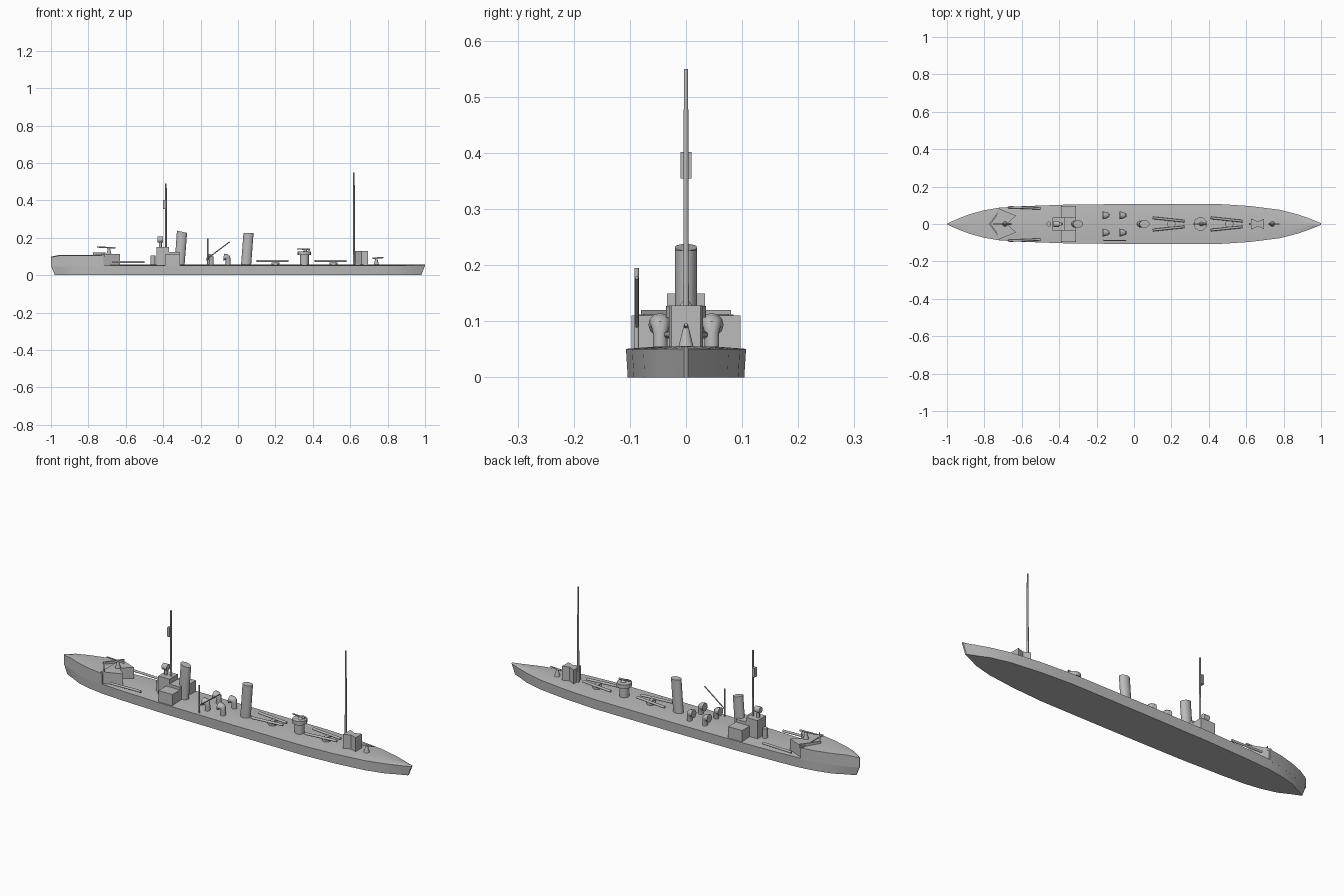
import bpy, bmesh, math
from mathutils import Vector

old = bpy.data.objects.get("Cube")
if old:
    bpy.data.objects.remove(old, do_unlink=True)

GREY = (0.5, 0.5, 0.5, 1)
paint = bpy.data.materials.new("warship grey")
paint.use_nodes = True
paint.diffuse_color = GREY
paint.node_tree.nodes["Principled BSDF"].inputs["Base Color"].default_value = GREY


def finish(name, bm, smooth=False):
    bmesh.ops.recalc_face_normals(bm, faces=bm.faces)
    mesh = bpy.data.meshes.new(name)
    bm.to_mesh(mesh)
    bm.free()
    mesh.materials.append(paint)
    obj = bpy.data.objects.new(name, mesh)
    bpy.context.collection.objects.link(obj)
    if smooth:
        bpy.ops.object.select_all(action='DESELECT')
        obj.select_set(True)
        bpy.context.view_layer.objects.active = obj
        bpy.ops.object.shade_smooth_by_angle(angle=math.radians(40))
    return obj


def loft(name, rings, smooth=True):
    """Skin closed rings of equal length and cap both ends."""
    bm = bmesh.new()
    rows = [[bm.verts.new(p) for p in ring] for ring in rings]
    n = len(rows[0])
    for a, b in zip(rows, rows[1:]):
        for i in range(n):
            j = (i + 1) % n
            bm.faces.new((a[i], a[j], b[j], b[i]))
    bm.faces.new(rows[0])
    bm.faces.new(rows[-1])
    return finish(name, bm, smooth)


def prism(name, outline, z0, z1):
    return loft(name, [[(x, y, z) for x, y in outline] for z in (z0, z1)], False)


def box(name, x0, x1, y0, y1, z0, z1):
    return prism(name, [(x0, y0), (x1, y0), (x1, y1), (x0, y1)], z0, z1)


def tube(name, a, b, r0, r1=None, sides=10):
    """Straight round bar or cone between two points."""
    a, b = Vector(a), Vector(b)
    turn = (b - a).to_track_quat('Z', 'Y')
    rings = []
    for c, r in ((a, r0), (b, r0 if r1 is None else r1)):
        rings.append([c + turn @ Vector((r * math.cos(t), r * math.sin(t), 0))
                      for t in (math.tau * i / sides for i in range(sides))])
    return loft(name, rings)


# Hull: station, half width at the deck edge
stations = [(-1, .002), (-.95, .025), (-.88, .052), (-.8, .074), (-.72, .087),
            (-.6, .095), (-.35, .104), (0, .107), (.45, .107), (.62, .096),
            (.78, .076), (.88, .05), (.95, .025), (1, .004)]


def bottom_x(x):
    return x * (.98 if abs(x) > .9 else 1)


rings = []
for x, w in stations:
    lx = bottom_x(x)
    rings.append([(lx, -w * .97, 0), (x, -w, .051), (x, -w * .5, .055), (x, 0, .056),
                  (x, w * .5, .055), (x, w, .051), (lx, w * .97, 0)])
loft("hull", rings)

# Raised forecastle with a slightly rising deck
rings = []
for x, w in stations[:5]:
    top = .105 + .012 * (x + .72) / .28 * -.0 - (.01 if x < -.97 else 0)
    rings.append([(x, -w, .045), (x, -w, top), (x, 0, top + .004),
                  (x, w, top), (x, w, .045)])
loft("forecastle", rings)
prism("forecastle_house", [(-.73, -.085), (-.63, -.045), (-.68, 0), (-.63, .045), (-.73, .085)],
      .05, .112)
for s in (-1, 1):
    prism("breakwater", [(-.775, 0), (-.715, s * .08), (-.708, s * .08), (-.766, 0)], .1, .12)
    tube("side_spar", (-.67, s * .09, .07), (-.5, s * .083, .07), .006)


# Deck guns
def gun(name, x, base, height, length):
    tube(name + "_pedestal", (x, 0, base), (x, 0, base + height), .014, .005)
    top = base + height
    d = 1 if x > .5 else -1
    tube(name + "_barrel", (x - d * length * .35, 0, top), (x + d * length * .65, 0, top + .004),
         .005, .003)


gun("bow_gun", -.69, .11, .036, .1)
gun("midship_gun", .36, .125, .012, .07)
gun("stern_gun", .74, .055, .035, .06)

# Bridge
box("bridge_deckhouse", -.39, -.31, -.097, .097, .045, .11)
box("bridge_rear", -.375, -.31, -.034, .034, .05, .125)
box("wheelhouse", -.435, -.37, -.034, .034, .05, .15)
tube("bridge_vent", (-.455, 0, .05), (-.455, 0, .105), .013)
tube("searchlight_stand", (-.415, 0, .15), (-.415, 0, .178), .008)
tube("searchlight", (-.43, 0, .19), (-.4, 0, .19), .016, sides=14)


# Funnels, oval and raked, with a slanted top
def funnel(name, x, z_top, slant):
    rings = []
    for z in (.05, z_top):
        ring = []
        for i in range(20):
            t = math.tau * i / 20
            dz = -slant * math.cos(t) if z > .1 else 0
            ring.append((x + (z - .05) * .075 + .027 * math.cos(t), .02 * math.sin(t), z + dz))
        rings.append(ring)
    loft(name, rings)


funnel("fore_funnel", -.313, .232, .006)
funnel("aft_funnel", .043, .226, 0)


# Cowl ventilators: stem bending into a widened mouth
def cowl(x, y):
    path = [(0, .05, .013, 0), (0, .08, .013, 0), (-.003, .092, .016, 30),
            (-.012, .095, .019, 60), (-.024, .094, .021, 85)]
    rings = []
    for dx, z, r, tilt in path:
        k = math.radians(tilt)
        rings.append([(x + .012 + dx + r * math.cos(t) * math.cos(k), y + r * math.sin(t),
                       z + r * math.cos(t) * math.sin(k))
                      for t in (math.tau * i / 12 for i in range(12))])
    loft("cowl_ventilator", rings)


for x in (-.155, -.065):
    for y in (-.046, .046):
        cowl(x, y)

# Masts, lookout and boat derrick
tube("fore_mast", (-.385, 0, .1), (-.385, 0, .49), .005, .004)
box("lookout", -.401, -.387, -.01, .01, .355, .402)
tube("aft_mast", (.62, 0, .05), (.62, 0, .55), .0055, .004)
tube("derrick_post", (-.162, -.088, .05), (-.162, -.088, .195), .004)
tube("derrick_boom", (-.162, -.088, .09), (-.045, -.088, .178), .003)

# Twin torpedo tubes on turntables
for x in (.1, .41):
    tube("tube_turntable", (x + .1, 0, .05), (x + .1, 0, .068), .022, sides=14)
    for s in (-1, 1):
        tube("torpedo_tube", (x, s * .033, .076), (x + .17, s * .015, .076), .0065)
    box("tube_crossbar", x + .09, x + .11, -.024, .024, .066, .076)

# Midship gun platform
tube("platform_column", (.355, 0, .05), (.355, 0, .11), .024, sides=16)
tube("platform_ring", (.355, 0, .107), (.355, 0, .127), .036, sides=16)

# Stern deckhouse with a waisted plan
prism("stern_house", [(.625, -.03), (.66, -.014), (.695, -.026), (.695, .026),
                      (.66, .014), (.625, .03)], .05, .128)
